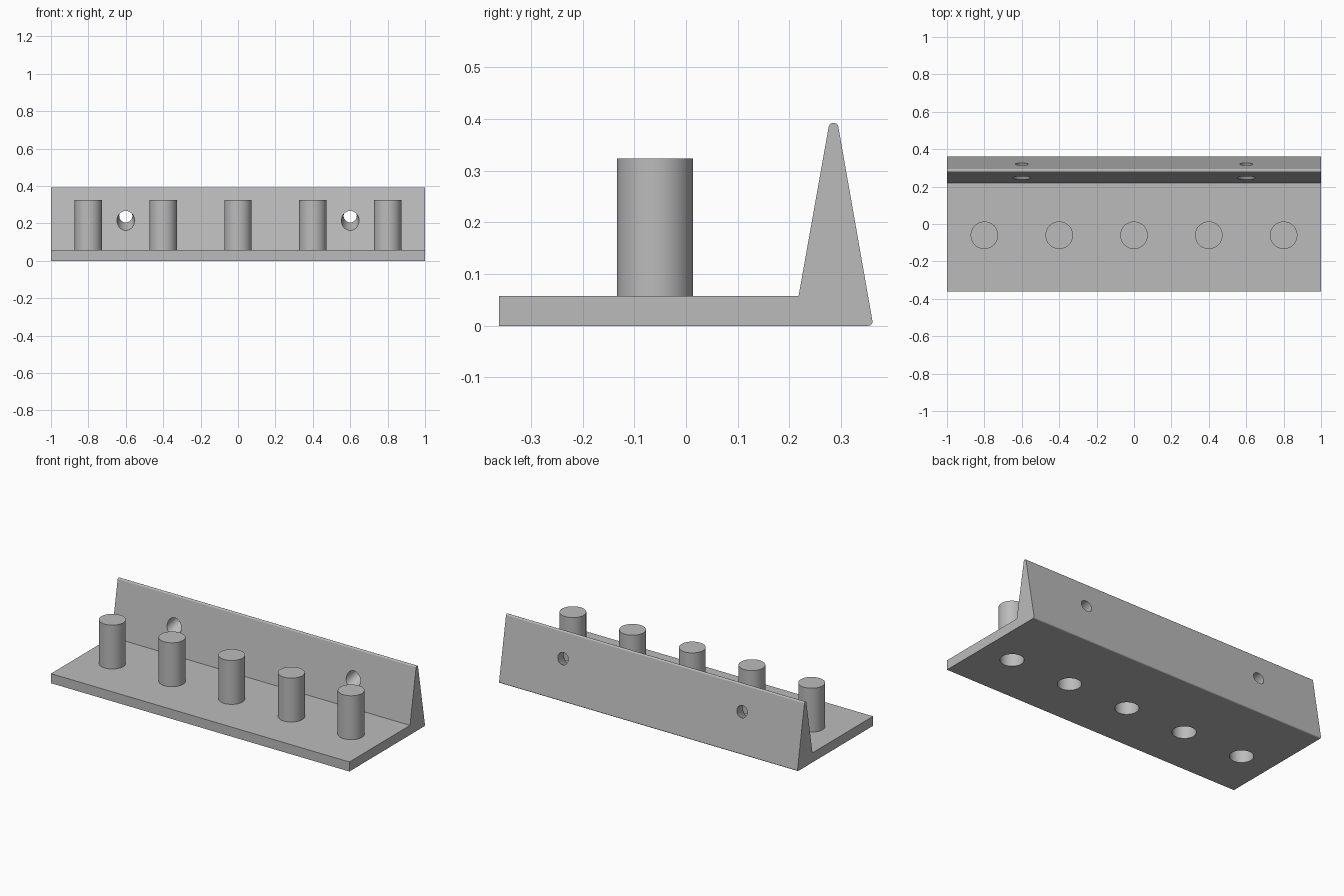
import bpy, bmesh
from math import cos, sin, radians
from mathutils import Vector, Matrix

cube = bpy.data.objects.get("Cube")
if cube:
    bpy.data.objects.remove(cube, do_unlink=True)

grey = bpy.data.materials.new("plain grey")
grey.use_nodes = True
colour = (0.5, 0.5, 0.5, 1)
grey.diffuse_color = colour
bsdf = next(n for n in grey.node_tree.nodes if n.type == "BSDF_PRINCIPLED")
bsdf.inputs["Base Color"].default_value = colour

PEG_Y, PEG_R, BORE_R = -0.06, 0.0735, 0.065
PLATE_TOP, PEG_TOP, BORE_TOP = 0.058, 0.324, 0.31
PEG_XS = [-0.8, -0.4, 0, 0.4, 0.8]


def make(name, bm):
    bmesh.ops.recalc_face_normals(bm, faces=bm.faces)
    mesh = bpy.data.meshes.new(name)
    bm.to_mesh(mesh)
    bm.free()
    mesh.materials.append(grey)
    ob = bpy.data.objects.new(name, mesh)
    bpy.context.collection.objects.link(ob)
    return ob


def activate(ob):
    bpy.ops.object.select_all(action="DESELECT")
    ob.select_set(True)
    bpy.context.view_layer.objects.active = ob


def smooth(ob):
    activate(ob)
    bpy.ops.object.shade_smooth_by_angle(angle=radians(30))
    ob.modifiers.new("flat faces", "WEIGHTED_NORMAL").keep_sharp = True


def arc(y, z, r, start, end, steps):
    angles = [radians(start + (end - start) * i / steps) for i in range(steps + 1)]
    return [(y + r * cos(a), z + r * sin(a)) for a in angles]


def cone_between(bm, a, b, r1, r2):
    axis = b - a
    turn = Vector((0, 0, 1)).rotation_difference(axis).to_matrix().to_4x4()
    bmesh.ops.create_cone(bm, cap_ends=True, segments=48, radius1=r1, radius2=r2,
                          depth=axis.length,
                          matrix=Matrix.Translation((a + b) / 2) @ turn)


# Base plate and tapered back wall, one extruded profile
profile = [(-0.362, 0)]
profile += arc(0.353, 0.008, 0.008, -90, 10, 6)
profile += arc(0.2855, 0.3835, 0.0095, 10, 170, 10)
profile += [(0.218, PLATE_TOP), (-0.362, PLATE_TOP)]
bm = bmesh.new()
face = bm.faces.new([bm.verts.new((-1, y, z)) for y, z in profile])
sweep = bmesh.ops.extrude_face_region(bm, geom=[face])
bmesh.ops.translate(bm, vec=(2, 0, 0),
                    verts=[v for v in sweep["geom"] if isinstance(v, bmesh.types.BMVert)])
rack = make("base_and_back_wall", bm)

# Cutters: peg bores through the plate, tapered screw holes through the wall
bm = bmesh.new()
for x in PEG_XS:
    cone_between(bm, Vector((x, PEG_Y, -0.1)), Vector((x, PEG_Y, 0.1)), BORE_R, BORE_R)
for x in (-0.6, 0.6):
    front, back = Vector((x, 0.247, 0.219)), Vector((x, 0.32, 0.2405))
    over = (back - front) * 0.5
    cone_between(bm, front - over, back + over, 0.053, 0.029)
cutter = make("hole_cutter", bm)
cutter.hide_render = True
cut = rack.modifiers.new("holes", "BOOLEAN")
cut.operation, cut.solver, cut.object = "DIFFERENCE", "EXACT", cutter
activate(rack)
bpy.ops.object.modifier_apply(modifier=cut.name)
bpy.data.objects.remove(cutter, do_unlink=True)
smooth(rack)

# Pegs, hollow from below
section = [(0, BORE_TOP), (BORE_R, BORE_TOP), (BORE_R, PLATE_TOP),
           (PEG_R, PLATE_TOP), (PEG_R, PEG_TOP), (0, PEG_TOP)]
for i, x in enumerate(PEG_XS):
    bm = bmesh.new()
    verts = [bm.verts.new((r, 0, z)) for r, z in section]
    edges = [bm.edges.new(pair) for pair in zip(verts, verts[1:])]
    bmesh.ops.spin(bm, geom=verts + edges, cent=(0, 0, 0), axis=(0, 0, 1),
                   angle=radians(360), steps=48)
    bmesh.ops.remove_doubles(bm, verts=bm.verts, dist=0.0001)
    peg = make(f"peg_{i + 1}", bm)
    peg.location = (x, PEG_Y, 0)
    smooth(peg)
